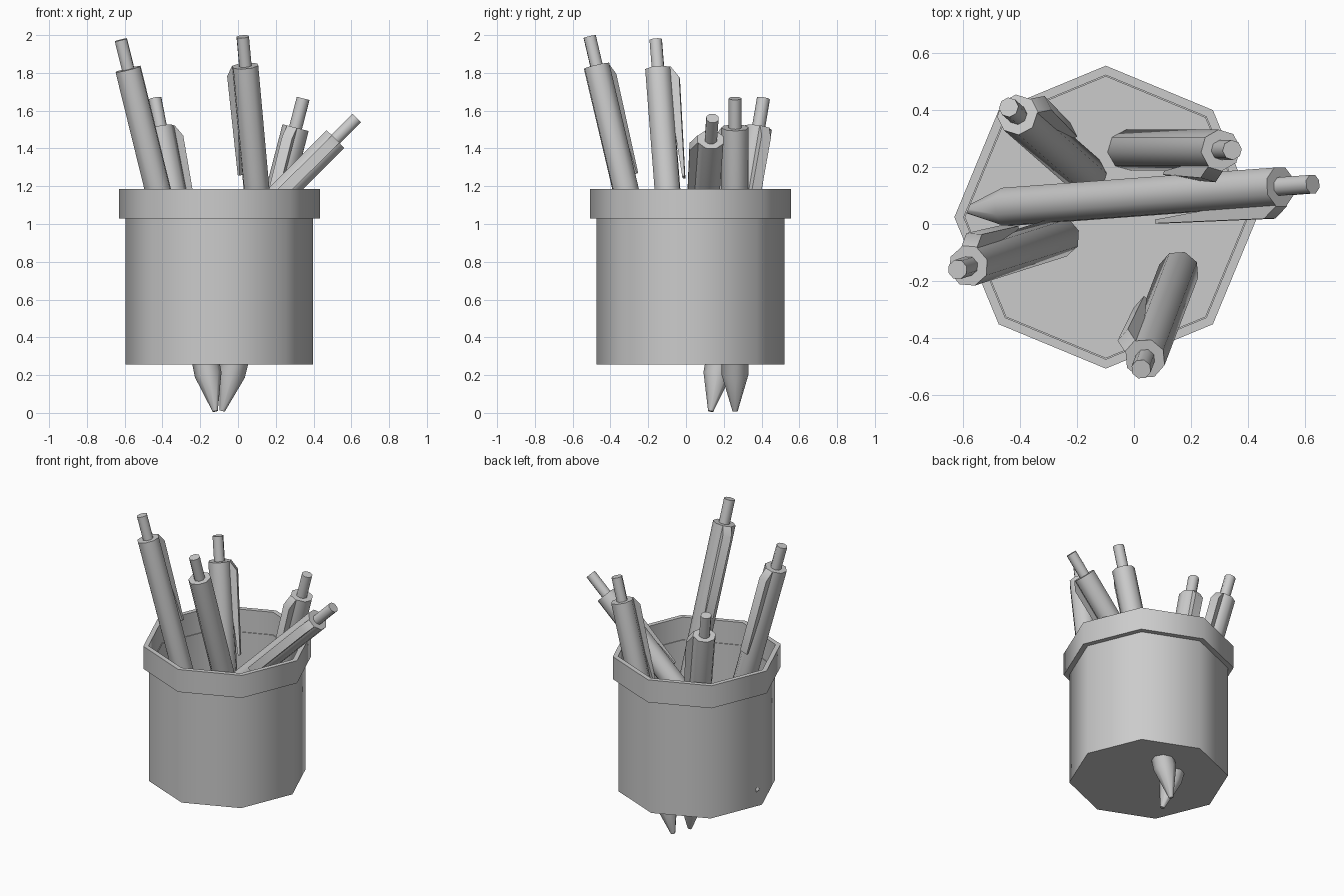
import bpy, bmesh, math
from mathutils import Vector, Matrix

if "Cube" in bpy.data.objects:
    bpy.data.objects.remove(bpy.data.objects["Cube"])


def finish(name, bm, matrix=Matrix()):
    bmesh.ops.recalc_face_normals(bm, faces=bm.faces)
    bm.transform(matrix)
    mesh = bpy.data.meshes.new(name)
    bm.to_mesh(mesh)
    bm.free()
    mesh.shade_smooth()
    mesh.set_sharp_from_angle(angle=math.radians(50))
    ob = bpy.data.objects.new(name, mesh)
    bpy.context.collection.objects.link(ob)
    return ob


def lathe(bm, profile, sides=8, phase=0.0):
    """Stack of polygon rings from (radius, height) points, capped at both ends."""
    rings = [[bm.verts.new((r * math.cos(phase + math.tau * i / sides),
                            r * math.sin(phase + math.tau * i / sides), z))
              for i in range(sides)] for r, z in profile]
    for a, b in zip(rings, rings[1:]):
        for i in range(sides):
            j = (i + 1) % sides
            bm.faces.new((a[i], a[j], b[j], b[i]))
    bm.faces.new(rings[0])
    bm.faces.new(rings[-1])


# Octagonal cup: outer wall, raised rim, inner wall and floor
bm = bmesh.new()
lathe(bm, [(0.497, 0.255), (0.497, 1.03), (0.532, 1.03), (0.532, 1.185),
           (0.499, 1.185), (0.499, 1.03), (0.494, 1.03), (0.494, 0.26)])
finish("cup", bm, Matrix.Translation((-0.099, 0.024, 0)))

LENGTH, HEAD = 1.71, 1.55
# Clip side profile: (distance from pen axis, height along pen)
CLIP = [(0.05, HEAD), (0.07, HEAD), (0.11, HEAD - 0.06), (0.098, HEAD - 0.6),
        (0.085, HEAD - 0.6), (0.06, HEAD - 0.29), (0.05, HEAD - 0.29)]


def pen(name, top, tip, clip_dir):
    top, tip = Vector(top), Vector(tip)
    z = (top - tip).normalized()
    x = Vector(clip_dir)
    x = (x - z * x.dot(z)).normalized()
    frame = Matrix((x, z.cross(x), z)).transposed().to_4x4()
    frame = Matrix.Translation(top - z * LENGTH) @ frame
    # Barrel with tapered point
    bm = bmesh.new()
    lathe(bm, [(0.014, 0), (0.072, 0.2), (0.072, HEAD)], 8, math.pi / 8)
    finish(name + "_barrel", bm, frame)
    # Push button
    bm = bmesh.new()
    lathe(bm, [(0.035, HEAD - 0.02), (0.035, LENGTH)], 8, math.pi / 8)
    finish(name + "_button", bm, frame)
    # Pocket clip
    bm = bmesh.new()
    sides = [[bm.verts.new((r, w, h)) for r, h in CLIP] for w in (-0.028, 0.028)]
    for s in sides:
        bm.faces.new(s)
    for i in range(len(CLIP)):
        j = (i + 1) % len(CLIP)
        bm.faces.new((sides[0][i], sides[0][j], sides[1][j], sides[1][i]))
    finish(name + "_clip", bm, frame)


# Five pens: top centre, tip, clip direction
pen("pen_back_left", (-0.44, 0.41, 1.665), (-0.12, 0.13, 0.005), (0.9, 0.45, 0))
pen("pen_left", (-0.62, -0.16, 1.975), (-0.21, -0.03, 0.31), (0.08, 1, 0))
pen("pen_front", (0.025, -0.51, 1.992), (0.176, -0.116, 0.32), (-0.8, 0.7, 0))
pen("pen_back_right", (0.345, 0.26, 1.665), (-0.085, 0.26, 0.005), (-0.3, -1, 0))
pen("pen_leaning", (0.628, 0.14, 1.56), (-0.585, 0.05, 0.355), (0, -1, 0))
